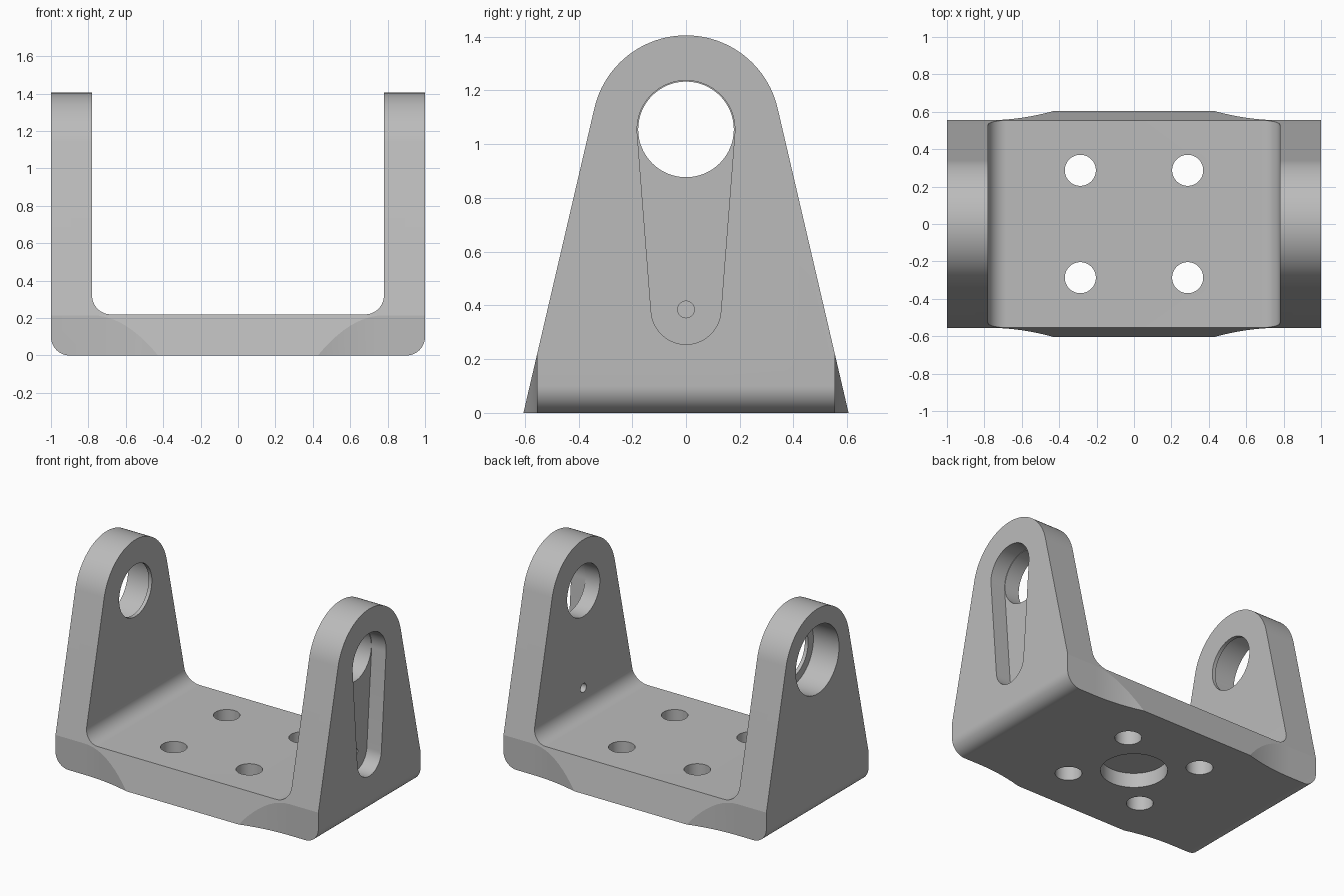
import bpy, bmesh
from math import sin, cos, pi, radians, atan2, acos, hypot
from mathutils import Vector

cube = bpy.data.objects.get("Cube")
if cube:
    bpy.data.objects.remove(cube)

# Main dimensions
FOOT, SIDE = 0.605, 0.555        # half depths at the floor and at the arm corners
WALL, BEND = 0.22, 0.1           # plate thickness, bend radius
EYE_Z, EYE_R, TOP_R = 1.055, 0.178, 0.35
SLOT_Z, SLOT_R = 0.385, 0.13
INNER = 1 - WALL

steel = bpy.data.materials.new("plain grey metal")
steel.use_nodes = True
grey = (0.5, 0.5, 0.5, 1)
steel.diffuse_color = grey
bsdf = next(n for n in steel.node_tree.nodes if n.type == 'BSDF_PRINCIPLED')
bsdf.inputs["Base Color"].default_value = grey


def arc(cx, cy, r, start, end, steps=16):
    """Points along an arc, angles in radians."""
    turn = (end - start) / steps
    return [(cx + r * cos(start + turn * i), cy + r * sin(start + turn * i))
            for i in range(steps + 1)]


def circle(cx, cy, r):
    return arc(cx, cy, r, 0, 2 * pi, 64)[:-1]


def prism(name, outline, axis, low, high):
    """Extrude a 2D outline along one axis."""
    place = {'x': lambda p, d: (d, p[0], p[1]),
             'y': lambda p, d: (p[0], d, p[1]),
             'z': lambda p, d: (p[0], p[1], d)}[axis]
    bm = bmesh.new()
    base = bm.faces.new([bm.verts.new(place(p, low)) for p in outline])
    ext = bmesh.ops.extrude_face_region(bm, geom=[base])
    step = Vector(place((0, 0), high - low))
    bmesh.ops.translate(bm, vec=step,
                        verts=[g for g in ext["geom"] if isinstance(g, bmesh.types.BMVert)])
    bmesh.ops.recalc_face_normals(bm, faces=bm.faces)
    mesh = bpy.data.meshes.new(name)
    bm.to_mesh(mesh)
    bm.free()
    mesh.materials.append(steel)
    obj = bpy.data.objects.new(name, mesh)
    bpy.context.collection.objects.link(obj)
    return obj


def mirrored(half):
    """Complete an outline by mirroring it across the vertical axis."""
    return half + [(-u, v) for u, v in reversed(half) if abs(u) > 1e-6]


def combine(body, tool, operation):
    """Apply a boolean and discard the tool."""
    tool.hide_render = True
    mod = body.modifiers.new(tool.name, 'BOOLEAN')
    mod.object, mod.operation, mod.solver = tool, operation, 'EXACT'
    bpy.context.view_layer.objects.active = body
    bpy.ops.object.modifier_apply(modifier=mod.name)
    bpy.data.objects.remove(tool)


# U-shaped plate with rounded bends
half_u = ([(0, 0)] + arc(1 - BEND, BEND, BEND, -pi / 2, 0) + [(1, 1.5), (INNER, 1.5)]
          + arc(INNER - BEND, WALL + BEND, BEND, 0, -pi / 2) + [(0, WALL)])
left_u = [(-u, v) for u, v in reversed(half_u[1:-1])]
bracket = prism("bracket", half_u + left_u, 'y', -0.7, 0.7)

# Tapered arm silhouette with a round top
lean = acos(TOP_R / hypot(FOOT, EYE_Z)) - atan2(EYE_Z, FOOT)
half_arm = [(FOOT, 0)] + arc(0, EYE_Z, TOP_R, lean, pi / 2, 24)
arm = prism("arm_outline", mirrored(half_arm), 'x', -1.2, 1.2)
for v in arm.data.vertices:
    if v.co.z < 0.001:
        # carry the taper below the floor to keep the cut clean
        v.co.z = -0.1
        v.co.y *= 1 + 0.1 * (sin(lean) / cos(lean)) / FOOT
combine(bracket, arm, 'INTERSECT')

# Plan outline: belly flaring out between the arms
flare = [(0.78 - 0.36 * i / 10, SIDE + (FOOT + 0.002 - SIDE) * (i / 10) ** 2) for i in range(11)]
front_half = [(1.2, SIDE)] + flare
plan = mirrored(front_half)
plan += [(u, -v) for u, v in reversed(plan)]
combine(bracket, prism("plan_outline", plan, 'z', -0.2, 1.6), 'INTERSECT')

# Mounting holes and the underside recess
for sx in (-1, 1):
    for sy in (-1, 1):
        combine(bracket, prism("mount_hole", circle(0.287 * sx, 0.287 * sy, 0.083),
                               'z', -0.1, 0.4), 'DIFFERENCE')
combine(bracket, prism("underside_recess", circle(0, 0, 0.207), 'z', -0.1, 0.1), 'DIFFERENCE')

# Left arm: keyhole pocket outside, eye and pin hole right through
tilt = atan2(EYE_R + 0.004 - SLOT_R, EYE_Z - SLOT_Z)
pocket = (arc(0, EYE_Z, EYE_R + 0.004, -tilt, pi + tilt, 40)
          + arc(0, SLOT_Z, SLOT_R, pi + tilt, 2 * pi - tilt, 32))
combine(bracket, prism("slot_pocket", pocket, 'x', 0.89, 1.1), 'DIFFERENCE')
combine(bracket, prism("left_eye", circle(0, EYE_Z, EYE_R), 'x', 0.6, 1.1), 'DIFFERENCE')
combine(bracket, prism("pin_hole", circle(0, SLOT_Z, 0.031), 'x', 0.6, 1.1), 'DIFFERENCE')

# Right arm: wide bearing seat outside with a thin inner lip
combine(bracket, prism("bearing_seat", circle(0, EYE_Z, 0.235), 'x', -1.1, -INNER - 0.025), 'DIFFERENCE')
combine(bracket, prism("right_eye", circle(0, EYE_Z, EYE_R), 'x', -1.1, -0.6), 'DIFFERENCE')

# Smooth the rounds, keep the edges crisp
bpy.ops.object.select_all(action='DESELECT')
bracket.select_set(True)
bpy.context.view_layer.objects.active = bracket
bpy.ops.object.shade_smooth_by_angle(angle=radians(10))
